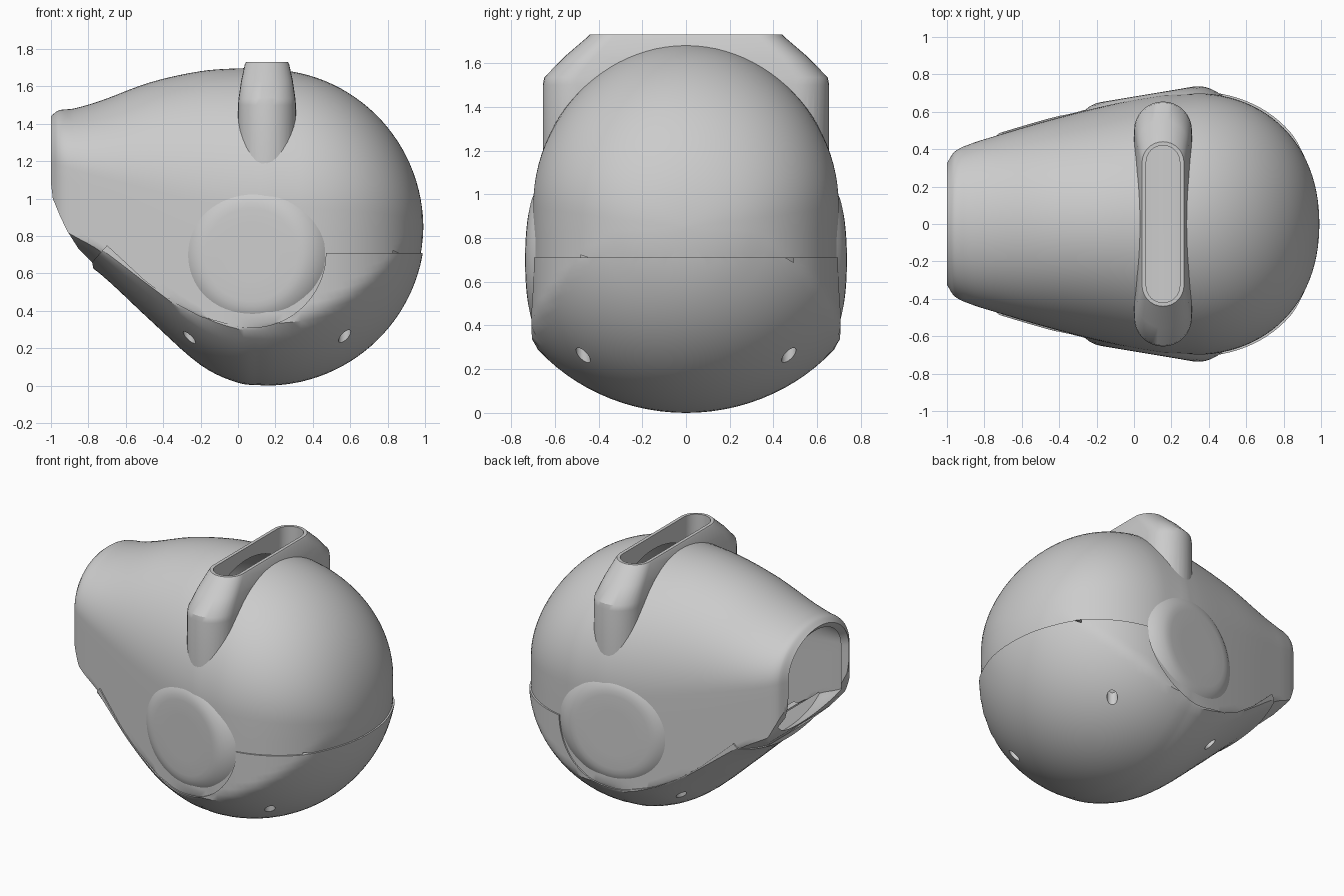
import bpy, bmesh
from math import sin, cos, pi, radians
from mathutils import Matrix, Vector

cube = bpy.data.objects.get("Cube")
if cube:
    bpy.data.objects.remove(cube, do_unlink=True)


def skin(name, rings, cap_start=True, cap_end=True):
    """Join equal-length closed rings into one surface."""
    bm = bmesh.new()
    loops = [[bm.verts.new(p) for p in ring] for ring in rings]
    n = len(loops[0])
    for a, b in zip(loops, loops[1:]):
        for i in range(n):
            j = (i + 1) % n
            bm.faces.new((a[i], a[j], b[j], b[i]))
    if cap_start:
        bm.faces.new(loops[0][::-1])
    if cap_end:
        bm.faces.new(loops[-1])
    bmesh.ops.recalc_face_normals(bm, faces=bm.faces)
    mesh = bpy.data.meshes.new(name)
    bm.to_mesh(mesh)
    bm.free()
    ob = bpy.data.objects.new(name, mesh)
    bpy.context.collection.objects.link(ob)
    return ob


def activate(ob):
    bpy.ops.object.select_all(action='DESELECT')
    ob.select_set(True)
    bpy.context.view_layer.objects.active = ob


def apply_mod(ob, kind, **settings):
    mod = ob.modifiers.new(kind.title(), kind)
    for key, value in settings.items():
        setattr(mod, key, value)
    activate(ob)
    bpy.ops.object.modifier_apply(modifier=mod.name)


def boolean(ob, cutter, operation='DIFFERENCE'):
    apply_mod(ob, 'BOOLEAN', object=cutter, operation=operation, solver='EXACT')


def smooth(ob, angle=32):
    activate(ob)
    bpy.ops.object.shade_smooth_by_angle(angle=radians(angle))


def prism(name, outline):
    """Extrude an x-z outline across the full width."""
    return skin(name, [[(x, y, z) for x, z in outline] for y in (-1.2, 1.2)])


# Neck stations: x, top, bottom, half width, height of widest point
NECK = [(-1.0, 1.45, 0.77, 0.335, 1.15), (-0.96, 1.48, 0.74, 0.395, 1.14),
        (-0.88, 1.49, 0.69, 0.435, 1.11), (-0.74, 1.53, 0.6, 0.48, 1.06),
        (-0.47, 1.63, 0.35, 0.56, 0.97), (-0.2, 1.69, 0.11, 0.63, 0.89),
        (0.0, 1.705, 0.015, 0.675, 0.86), (0.15, 1.705, 0.0, 0.70, 0.85)]
R, CX, CZ = 0.85, 0.15, 0.85


def neck_station(i, t):
    """Smooth blend between neighbouring neck stations."""
    a, b, c, d = (NECK[min(max(k, 0), len(NECK) - 1)] for k in (i - 1, i, i + 1, i + 2))
    dx = c[0] - b[0]
    out = [b[0] + t * dx]
    for k in range(1, 5):
        m1 = (c[k] - a[k]) / (c[0] - a[0]) * dx
        m2 = (d[k] - b[k]) / (d[0] - b[0]) * dx
        out.append((2*t**3 - 3*t**2 + 1) * b[k] + (t**3 - 2*t**2 + t) * m1
                   + (3*t**2 - 2*t**3) * c[k] + (t**3 - t**2) * m2)
    return out


def body(name, inset, cap_start=False):
    """Ball with flattened cheeks that narrows into an open neck."""
    stations = []
    for i in range(len(NECK) - 1):
        for k in range(5):
            x, top, bottom, w, mid = neck_station(i, k / 5)
            stations.append((x, top, bottom, w, w * (1.285 + 0.22 * (CX - x)), mid))
    for k in range(29):
        a = radians(88.6) * k / 28
        x, h = CX + R * sin(a), R * cos(a)
        u = max(0, (x - 0.3) / 0.7)
        w = min(0.71 * (1 - u ** 2.2) ** 0.4545, 0.70 + 0.04 * (x - CX))
        stations.append((x, CZ + h, CZ - h, w, max(w, h * (1 + 0.06 * cos(a))), CZ))
    rings = []
    for x, top, bottom, w, wide, mid in stations:
        lift = 0.12 * (top - mid)
        w, wide = max(w - inset, 0.004), max(wide - inset, 0.004)
        up, down = max(top - mid - lift - inset, 0.004), max(mid - bottom - inset, 0.004)
        ring = []
        for k in range(96):
            a = 2 * pi * k / 96
            c, s = cos(a), sin(a)
            if s >= 0:
                ring.append((x, w * c, mid + lift + up * s))
            else:
                ring.append((x, max(-w, min(w, wide * c)), mid + down * s))
        scale = 1 - inset if x > 0 else 1
        rings.append([(px * scale, y, z) for px, y, z in ring])
    return skin(name, rings, cap_start, True)


def stadium(rx, ry, z, cx=0.155, n=16):
    pts = []
    for side in (1, -1):
        for k in range(n + 1):
            a = pi * k / n
            pts.append((cx + side * rx * cos(a), side * (ry - rx + rx * sin(a)), z))
    return pts


# Cutters: seam between the shells, sloping mouth, handle slot, cavity
arc = [(0.07 + 0.4 * cos(radians(-a)), 0.71 + 0.4 * sin(radians(-a))) for a in range(0, 111, 5)]
seam = prism("seam_cutter", [(1.3, 0.71)] + arc +
             [(-0.2, 0.37), (-0.34, 0.445), (-0.5, 0.565), (-0.7, 0.75), (-0.78, 0.66),
              (-0.9, 0.5), (-1.3, 0.2), (-1.3, -0.3), (1.3, -0.3)])
mouth = prism("mouth_cutter", [(-1.3, 1.1), (-1.002, 1.1), (-0.99, 1.0), (-0.953, 0.91),
                               (-0.915, 0.83), (-0.855, 0.735), (-0.78, 0.66), (-0.75, 0.5),
                               (-1.3, 0.4)])
slot = skin("slot_cutter", [stadium(0.09, 0.42, z) for z in (1.3, 1.9)])
cavity = body("cavity_cutter", 0.035, True)

# Upper and lower shells
upper = body("upper_shell", 0.009)
lower = body("lower_shell", 0.0)
for shell in (upper, lower):
    apply_mod(shell, 'SOLIDIFY', thickness=0.05, offset=-1)
boolean(upper, seam)
boolean(lower, seam, 'INTERSECT')
for shell in (upper, lower):
    boolean(shell, mouth)
boolean(upper, slot)

# Screw holes in the lower shell
holes = []
for x, y in ((0.57, 0.47), (-0.26, 0.42)):
    for side in (1, -1):
        hole = skin("hole_cutter", [[(x + 0.033 * cos(k * pi / 10), side * y + 0.033 * sin(k * pi / 10), z)
                                     for k in range(20)] for z in (-0.1, 0.45)])
        boolean(lower, hole)
        holes.append(hole)

# Slotted loop across the top
handle = skin("top_loop", [stadium(rx, ry, z) for rx, ry, z in
                           ((0.155, 0.655, 1.0), (0.155, 0.655, 1.5), (0.152, 0.648, 1.535),
                            (0.138, 0.555, 1.63), (0.118, 0.45, 1.72), (0.112, 0.44, 1.73))])
boolean(handle, cavity)
boolean(handle, slot)

# Softly raised round cheek pads
profile = [(0.39, -0.07), (0.37, -0.048), (0.34, -0.027), (0.31, -0.011),
           (0.28, -0.003), (0.25, 0), (0.15, 0), (0.02, 0)]
turn = Matrix.Translation((0.07, 0.693, 0.7)) @ Matrix.Rotation(radians(9.5), 4, 'Z')
for side, label in ((1, "back"), (-1, "front")):
    rings = []
    for r, d in profile:
        ring = [turn @ Vector((r * cos(k * pi / 36), d, r * sin(k * pi / 36))) for k in range(72)]
        rings.append([(p.x, side * p.y, p.z) for p in ring])
    smooth(skin(label + "_cheek_pad", rings), 40)

# Small brackets inside the mouth
for side in (1, -1):
    for x, z in ((-0.62, 0.66), (-0.5, 0.54)):
        outline = [(x - 0.02, z - 0.05), (x + 0.02, z - 0.09), (x + 0.02, z + 0.05), (x - 0.02, z + 0.05)]
        skin("inner_bracket", [[(px, side * y, pz) for px, pz in outline] for y in (0.12, 0.3)])

for ob in (upper, lower, handle):
    smooth(ob)
for ob in [seam, mouth, slot, cavity] + holes:
    bpy.data.objects.remove(ob, do_unlink=True)
